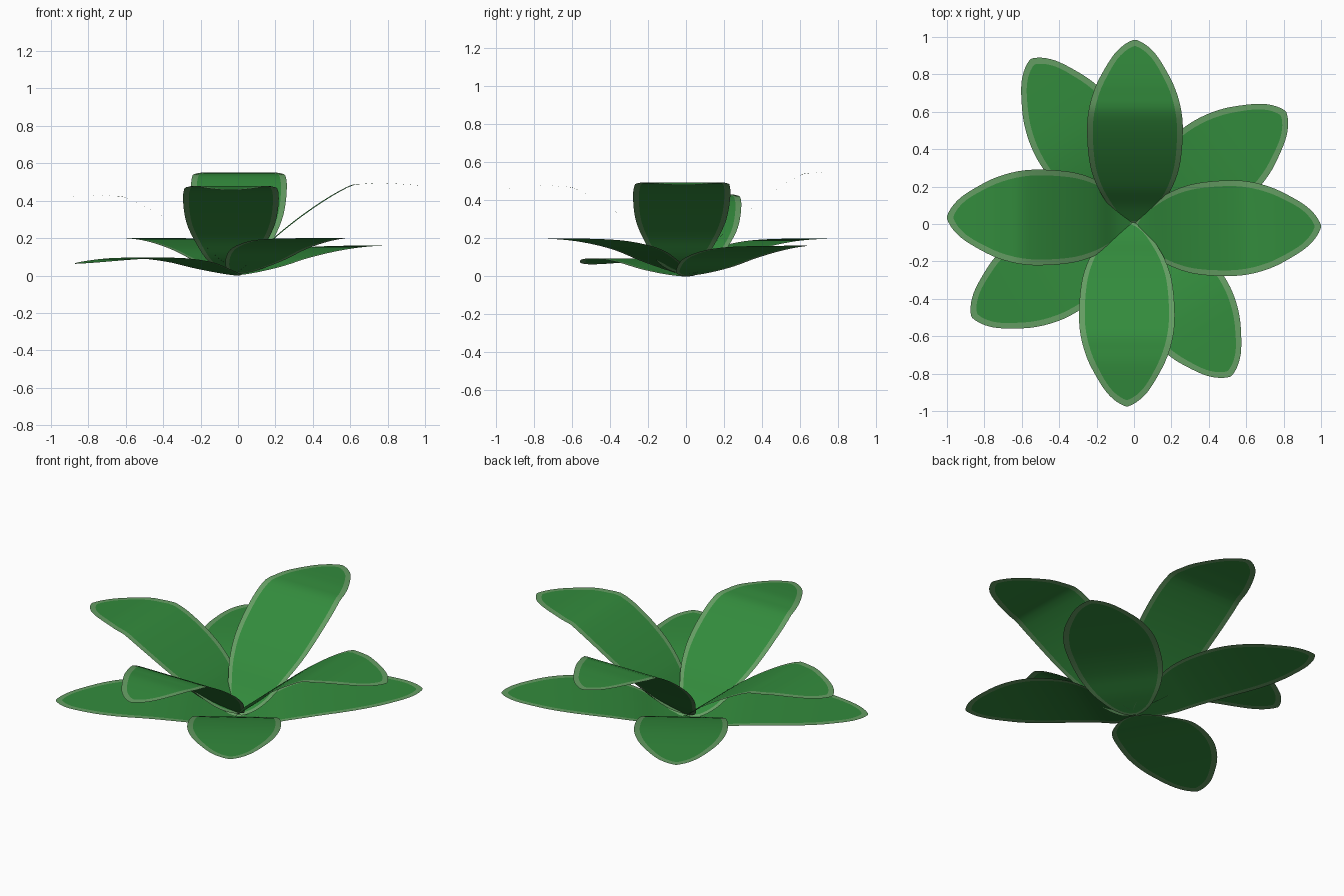
import bpy, math
from mathutils import Vector

if "Cube" in bpy.data.objects:
    bpy.data.objects.remove(bpy.data.objects["Cube"])

def mat(name, col):
    m = bpy.data.materials.new(name)
    m.diffuse_color = (*col, 1)
    m.use_nodes = True
    m.node_tree.nodes["Principled BSDF"].inputs["Base Color"].default_value = m.diffuse_color
    return m

GREEN = mat("leaf green", (0.033, 0.26, 0.046))
RIM = mat("pale leaf edge", (0.13, 0.34, 0.125))

# half-width of a leaf along its length (0 base .. 1 tip)
OUTLINE = [(0, 0.02), (0.015, 0.055), (0.05, 0.1), (0.1, 0.14), (0.2, 0.2), (0.32, 0.24),
           (0.5, 0.256), (0.62, 0.247), (0.74, 0.213), (0.84, 0.163), (0.92, 0.112),
           (0.965, 0.068), (0.99, 0.03), (1, 0.006)]

def curve(pts, x):
    """Smooth cubic through a list of (x, value) points."""
    n = len(pts)
    x = min(max(x, pts[0][0]), pts[-1][0])
    i = max(k for k in range(n - 1) if pts[k][0] <= x)
    def slope(k):
        a, b = pts[max(k - 1, 0)], pts[min(k + 1, n - 1)]
        return (b[1] - a[1]) / (b[0] - a[0])
    (x0, y0), (x1, y1) = pts[i], pts[i + 1]
    h = x1 - x0
    t = (x - x0) / h
    return ((2*t**3 - 3*t*t + 1) * y0 + (t**3 - 2*t*t + t) * h * slope(i)
            + (3*t*t - 2*t**3) * y1 + (t**3 - t*t) * h * slope(i + 1))

def leaf(name, angle, length, base, profile):
    a = math.radians(angle)
    u, n = Vector((math.cos(a), math.sin(a))), Vector((-math.sin(a), math.cos(a)))
    N = 40
    ts = [(1 - math.cos(math.pi * i / N)) / 2 for i in range(N + 1)]
    verts, faces, mats = [], [], []
    def row(t, r, scale):
        w = curve(OUTLINE, t) * scale
        for s in (-1, 1):
            p = Vector(base) + u * r * length + n * w * s
            verts.append((p.x, p.y, curve(profile, r * length)))
    for t in ts:                       # outer edge
        row(t, t, 1)
    for t in ts:                       # inner edge of the rim
        row(t, 0.015 + 0.95 * t, 0.88)
    o = 2 * (N + 1)
    for i in range(N):
        k = 2 * i
        faces += [(o+k, o+k+2, o+k+3, o+k+1), (k, k+2, o+k+2, o+k), (k+1, o+k+1, o+k+3, k+3)]
        mats += [0, 1, 1]
    e = 2 * N
    faces += [(0, o, o + 1, 1), (e, e + 1, o + e + 1, o + e)]
    mats += [1, 1]
    me = bpy.data.meshes.new(name)
    me.from_pydata(verts, [], faces)
    me.materials.append(GREEN)
    me.materials.append(RIM)
    for p, m in zip(me.polygons, mats):
        p.material_index = m
        # all faces point up
        if p.normal.z < 0:
            p.flip()
        p.use_smooth = True
    me.update()
    ob = bpy.data.objects.new(name, me)
    bpy.context.collection.objects.link(ob)

def upper(tip, knee):
    """Steep rise, then a level end."""
    return [(0, 0.02), (0.1, 0.1 * knee / 0.48), (0.2, 0.2 * knee / 0.48), (0.4, 0.35 * knee / 0.48),
            (0.6, 0.465 * knee / 0.48), (0.68, 0.99 * knee), (0.76, knee), (1, tip)]

# four raised leaves
leaf("upper_leaf_right", 1.2, 1.0, (0, -0.033), upper(0.48, 0.495))
leaf("upper_leaf_left", 180, 1.0, (0, 0.035), upper(0.41, 0.43))
leaf("upper_leaf_back", 90, 0.985, (0.005, 0), upper(0.545, 0.55))
leaf("upper_leaf_front", 270, 0.99, (-0.038, 0.015), upper(0.455, 0.478))

# four low spreading leaves
leaf("lower_leaf_back_right", 36.5, 1.01, (0, 0),
     [(0, 0.003), (0.15, 0.045), (0.3, 0.095), (0.5, 0.135), (0.7, 0.155), (1.02, 0.162)])
leaf("lower_leaf_back_left", 122, 1.04, (0, 0),
     [(0, 0.01), (0.15, 0.075), (0.3, 0.14), (0.5, 0.182), (0.7, 0.197), (1.05, 0.2)])
leaf("lower_leaf_front_left", 209.8, 1.0, (0, 0),
     [(0, 0.0), (0.15, 0.035), (0.3, 0.073), (0.5, 0.094), (0.7, 0.09), (1.01, 0.062)])
leaf("lower_leaf_front_right", 302.5, 0.965, (0, 0),
     [(0, 0.01), (0.15, 0.075), (0.3, 0.14), (0.5, 0.182), (0.7, 0.197), (1, 0.2)])
